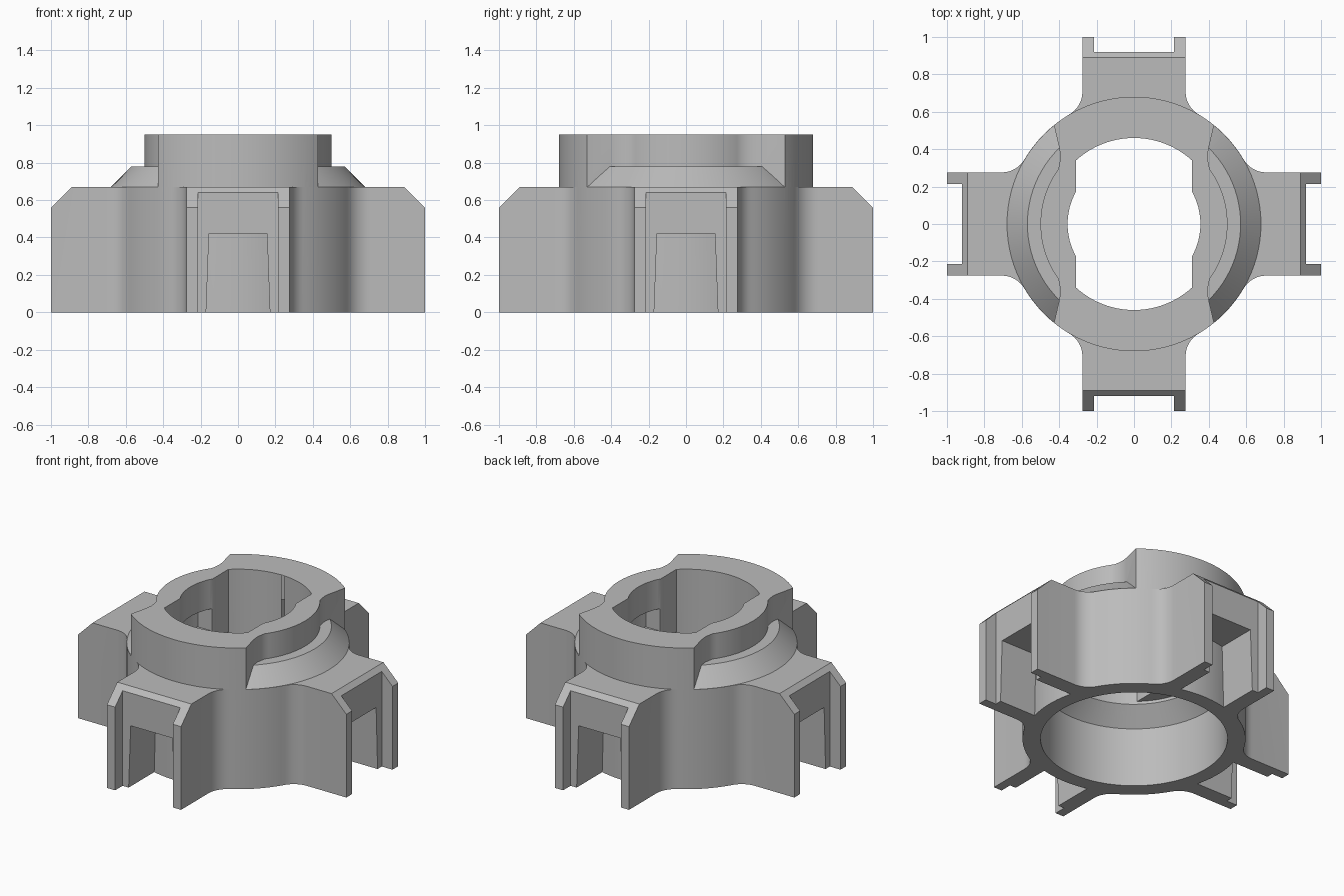
import bpy, bmesh, math
from math import cos, sin, radians, sqrt, atan2, asin, degrees, pi

if "Cube" in bpy.data.objects:
    bpy.data.objects.remove(bpy.data.objects["Cube"])


def arc(r, a0, a1, n, cx=0, cy=0):
    return [(cx + r * cos(radians(a0 + (a1 - a0) * i / n)),
             cy + r * sin(radians(a0 + (a1 - a0) * i / n))) for i in range(n + 1)]


def repeat(points, count):
    """Rotate an outline section around the centre to close the outline."""
    out = []
    for k in range(count):
        c, s = cos(2 * pi * k / count), sin(2 * pi * k / count)
        out += [(c * x - s * y, s * x + c * y) for x, y in points]
    return out


def loft(name, *loops):
    """Closed solid through loops with equal numbers of 3D points."""
    bm = bmesh.new()
    rings = [[bm.verts.new(p) for p in loop] for loop in loops]
    n = len(rings[0])
    for a, b in zip(rings, rings[1:]):
        for i in range(n):
            j = (i + 1) % n
            bm.faces.new((a[i], a[j], b[j], b[i]))
    bm.faces.new(rings[0][::-1])
    bm.faces.new(rings[-1])
    bmesh.ops.recalc_face_normals(bm, faces=bm.faces)
    mesh = bpy.data.meshes.new(name)
    bm.to_mesh(mesh)
    bm.free()
    obj = bpy.data.objects.new(name, mesh)
    bpy.context.collection.objects.link(obj)
    return obj


def at(points, z):
    return [(x, y, z) for x, y in points]


def prism(name, points, z0, z1):
    return loft(name, at(points, z0), at(points, z1))


def lathe(name, profile, n=96):
    return loft(name, *[at(arc(r, 0, 360, n)[:-1], z) for r, z in profile])


def combine(target, tool, operation):
    mod = target.modifiers.new(tool.name, 'BOOLEAN')
    mod.operation, mod.object, mod.solver = operation, tool, 'EXACT'
    bpy.context.view_layer.objects.active = target
    bpy.ops.object.modifier_apply(modifier=mod.name)
    bpy.data.objects.remove(tool, do_unlink=True)


# Main body: round hub with four filleted arms
R, W, F = 0.68, 0.276, 0.14
cy = W + F
cx = sqrt((R + F) ** 2 - cy ** 2)
ta = degrees(atan2(cy, cx))
section = [(1, -W), (1, W)]
section += arc(F, 270, 180 + ta, 8, cx, cy)
section += arc(R, ta, 90 - ta, 14)[1:-1]
section += arc(F, 270 - ta, 180, 8, cy, cx)
body = prism("hub_with_arms", repeat(section, 4), 0, 0.67)

# Conical shoulder
combine(body, lathe("shoulder", [(0.679, 0.67), (0.57, 0.78)]), 'UNION')

# Raised collar, wide at front and back, narrow at the sides
half = arc(0.5, -36, 36, 24)
bend = [(0.397, 0.33), (0.394, 0.36), (0.398, 0.40)]
half = [(x, -y) for x, y in bend[::-1]] + half + bend + arc(R, 51, 129, 32)
combine(body, prism("collar", repeat(half, 2), 0.67, 0.95), 'UNION')

# Arm ends: chamfer, open notch and tapered pocket
for k in range(4):
    cham = [(0.79, 0.77), (1.1, 0.46), (1.1, 0.77)]
    chamfer = loft("chamfer_cutter", [(x, -0.4, z) for x, z in cham],
                   [(x, 0.4, z) for x, z in cham])
    notch = prism("notch_cutter", [(0.92, -0.215), (1.1, -0.215), (1.1, 0.215), (0.92, 0.215)],
                  -0.1, 0.9)

    def pocket_outline(w):
        a = degrees(asin(w / 0.67))
        return [(1.05, -w), (1.05, w)] + arc(0.67, a, -a, 10)

    pocket = loft("pocket_cutter", at(pocket_outline(0.174), -0.1), at(pocket_outline(0.155), 0.42))
    for cutter in (chamfer, notch, pocket):
        cutter.rotation_euler.z = k * pi / 2
        bpy.context.view_layer.update()
        combine(body, cutter, 'DIFFERENCE')

# Wide lower bore tapering to the neck
combine(body, lathe("bore_cutter", [(0.57, -0.1), (0.57, 0.40), (0.46, 0.51), (0.46, 0.53)]),
        'DIFFERENCE')

# Keyed opening with side lugs
key = arc(0.355, -29.2, 29.2, 16) + arc(0.46, 47.6, 132.4, 28)
combine(body, prism("opening_cutter", repeat(key, 2), 0.45, 1.1), 'DIFFERENCE')

# Grooves behind the side lugs
combine(body, prism("groove_cutter", repeat(arc(0.45, -22, 22, 12), 2), 0.60, 0.75), 'DIFFERENCE')

# Finish
grey = bpy.data.materials.new("plain_grey")
grey.diffuse_color = (0.5, 0.5, 0.5, 1)
grey.use_nodes = True
grey.node_tree.nodes["Principled BSDF"].inputs["Base Color"].default_value = grey.diffuse_color
body.data.materials.clear()
body.data.materials.append(grey)
for f in body.data.polygons:
    f.material_index = 0
bpy.ops.object.select_all(action='DESELECT')
body.select_set(True)
bpy.context.view_layer.objects.active = body
bpy.ops.object.shade_smooth_by_angle(angle=radians(30))
